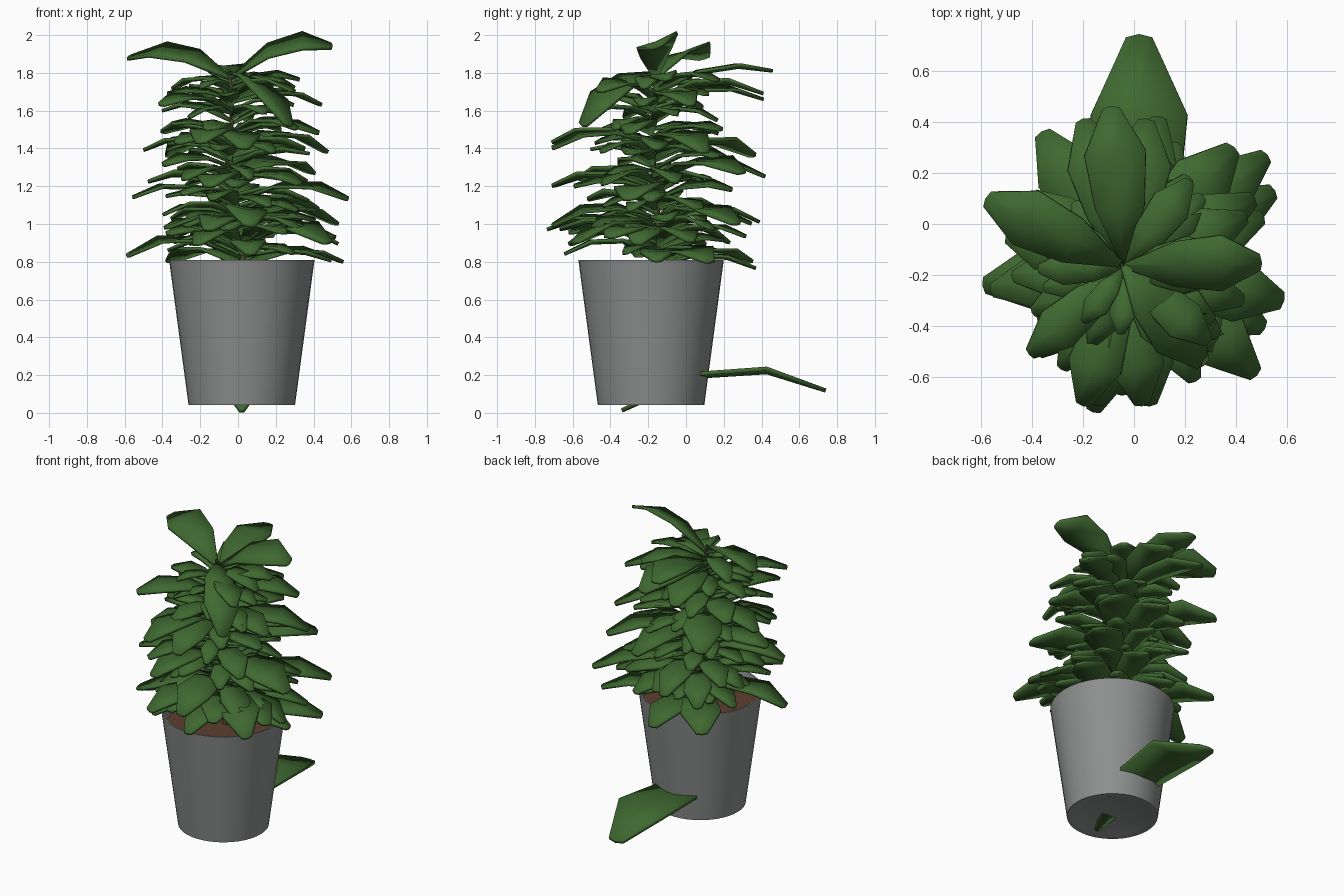
import bpy, bmesh, math, random
from mathutils import Vector

if "Cube" in bpy.data.objects:
    bpy.data.objects.remove(bpy.data.objects["Cube"])

random.seed(4)
CX, CY = 0.02, -0.185


def material(name, rgb):
    m = bpy.data.materials.new(name)
    m.diffuse_color = (*rgb, 1)
    m.use_nodes = True
    m.node_tree.nodes["Principled BSDF"].inputs["Base Color"].default_value = m.diffuse_color
    return m


GREEN = material("leaf_green", (0.05, 0.142, 0.03))
BROWN = material("soil_brown", (0.11, 0.05, 0.028))
BARK = material("stem_brown", (0.07, 0.07, 0.03))
GREY = material("pot_grey", (0.27, 0.28, 0.28))


def finish(name, bm, mat, angle=40, thick=0):
    me = bpy.data.meshes.new(name)
    bm.to_mesh(me)
    bm.free()
    ob = bpy.data.objects.new(name, me)
    bpy.context.collection.objects.link(ob)
    me.materials.append(mat)
    bpy.ops.object.select_all(action='DESELECT')
    bpy.context.view_layer.objects.active = ob
    ob.select_set(True)
    bpy.ops.object.shade_smooth_by_angle(angle=math.radians(angle))
    if thick:
        mod = ob.modifiers.new("thickness", 'SOLIDIFY')
        mod.thickness = thick
        mod.offset = 0
    return ob


def lathe(name, profile, mat, n=40):
    bm = bmesh.new()
    vs = [bm.verts.new((CX + r, CY, z)) for r, z in profile]
    es = [bm.edges.new(p) for p in zip(vs, vs[1:])]
    bmesh.ops.spin(bm, geom=vs + es, cent=(CX, CY, 0), axis=(0, 0, 1),
                   angle=2 * math.pi, steps=n)
    bmesh.ops.remove_doubles(bm, verts=bm.verts, dist=1e-4)
    bmesh.ops.recalc_face_normals(bm, faces=bm.faces)
    return finish(name, bm, mat)


# Pot and soil
lathe("pot", [(0, .06), (.2, .06), (.245, .044), (.282, .042), (.385, .81),
              (.375, .81), (.358, .7)], GREY)
lathe("soil", [(0, .715), (.36, .715)], BROWN)


def axis(z):
    t = (z - 0.7) / 1.15
    return Vector((0.02 - 0.08 * t + 0.015 * math.sin(9 * t), -0.165 + 0.015 * math.sin(7 * t), z))


# A leaf is a folded strip: narrow stalk, broad blade, blunt tip
HALF = (0.012, 0.145, 0.18, 0.05)
ALONG = (0, 0.37, 0.71, 1)


def leaf(bm, base, tip, arch=0.14, wide=1.0, roll=0.0):
    d = tip - base
    L = d.length
    side = Vector((d.y, -d.x, 0)).normalized()
    side.z = roll
    rows = []
    for a, h in zip(ALONG, HALF):
        lift = arch * L * math.sin(math.pi * a ** 1.05)
        c = base + d * a + Vector((0, 0, lift))
        w = h * L * wide
        up = Vector((0, 0, 0.1 * w))
        end = d.normalized() * (0.012 * L if a == 1 else 0)
        rows.append([bm.verts.new(p) for p in
                     (c - side * w + up - end, c, c + side * w + up - end)])
    for r, s in zip(rows, rows[1:]):
        for i in (0, 1):
            bm.faces.new((r[i], r[i + 1], s[i + 1], s[i]))


# Leaf tips visible in the outline: x, y, z
TIPS = [(-.20, .41, 1.66), (.05, .41, 1.69), (.44, .03, 1.63), (-.41, -.51, 1.63),
        (.30, -.22, 1.72), (-.36, .36, 1.36), (-.50, -.05, 1.39), (.43, -.30, 1.48),
        (.47, .10, 1.38), (.03, -.71, 1.40), (-.20, -.71, 1.43), (.39, .30, 1.27),
        (-.56, -.26, 1.14), (.585, -.30, 1.13), (-.15, -.71, 1.20), (.10, .42, 1.25),
        (.52, .27, 1.00), (-.10, .39, 1.01), (-.16, -.735, .97), (.06, -.71, .99),
        (.51, -.41, .93), (-.59, -.24, .83), (.55, .13, .80), (.48, -.59, .90),
        (-.36, .34, .80), (.0, .37, .765), (-.38, -.51, .98)]
bm = bmesh.new()
for t in TIPS:
    tip = Vector(t)
    leaf(bm, axis(max(t[2] + random.uniform(-.04, .03), .78)), tip,
         random.uniform(.11, .16), random.uniform(.95, 1.15), random.uniform(-.15, .15))

# Crown leaves: base height, tip, arch, roll
for z, tip, arch, roll in [(1.77, (-.58, .10, 1.88), .13, .3),
                           (1.77, (.50, -.15, 1.94), .15, -.4),
                           (1.8, (.27, -.55, 1.52), .13, .2),
                           (1.7, (-.09, .46, 1.81), .1, 0),
                           (1.72, (.22, .17, 1.76), .12, 0)]:
    leaf(bm, axis(z), Vector(tip), arch, 1.05, roll)

# Inner leaves spiral up the stem, denser near the soil
N = 78
for i in range(N):
    f = (i / (N - 1)) ** 1.25
    b = axis(0.83 + 0.9 * f)
    a = i * 2.39996
    r = random.uniform(.3, .52) * (1.05 - .22 * f)
    tip = b + Vector((r * math.cos(a), r * math.sin(a), random.uniform(-.04, .06)))
    leaf(bm, b, tip, random.uniform(.08, .15), 1.05, random.uniform(-.2, .2))
finish("foliage", bm, GREEN, 60, 0.018)

# Stray low leaf that runs through the pot wall
bm = bmesh.new()
leaf(bm, Vector((.02, -.34, .012)), Vector((.02, .74, .118)), .145, .97)
finish("low_leaf", bm, GREEN, 60, 0.022)

# Stem
cu = bpy.data.curves.new("stem", 'CURVE')
cu.dimensions = '3D'
cu.bevel_depth = 0.016
cu.bevel_resolution = 1
sp = cu.splines.new('POLY')
sp.points.add(12)
for i, p in enumerate(sp.points):
    p.co = (*axis(0.7 + 1.12 * i / 12), 1)
    p.radius = 1.2 - 0.05 * i
stem = bpy.data.objects.new("stem", cu)
cu.materials.append(BARK)
bpy.context.collection.objects.link(stem)
